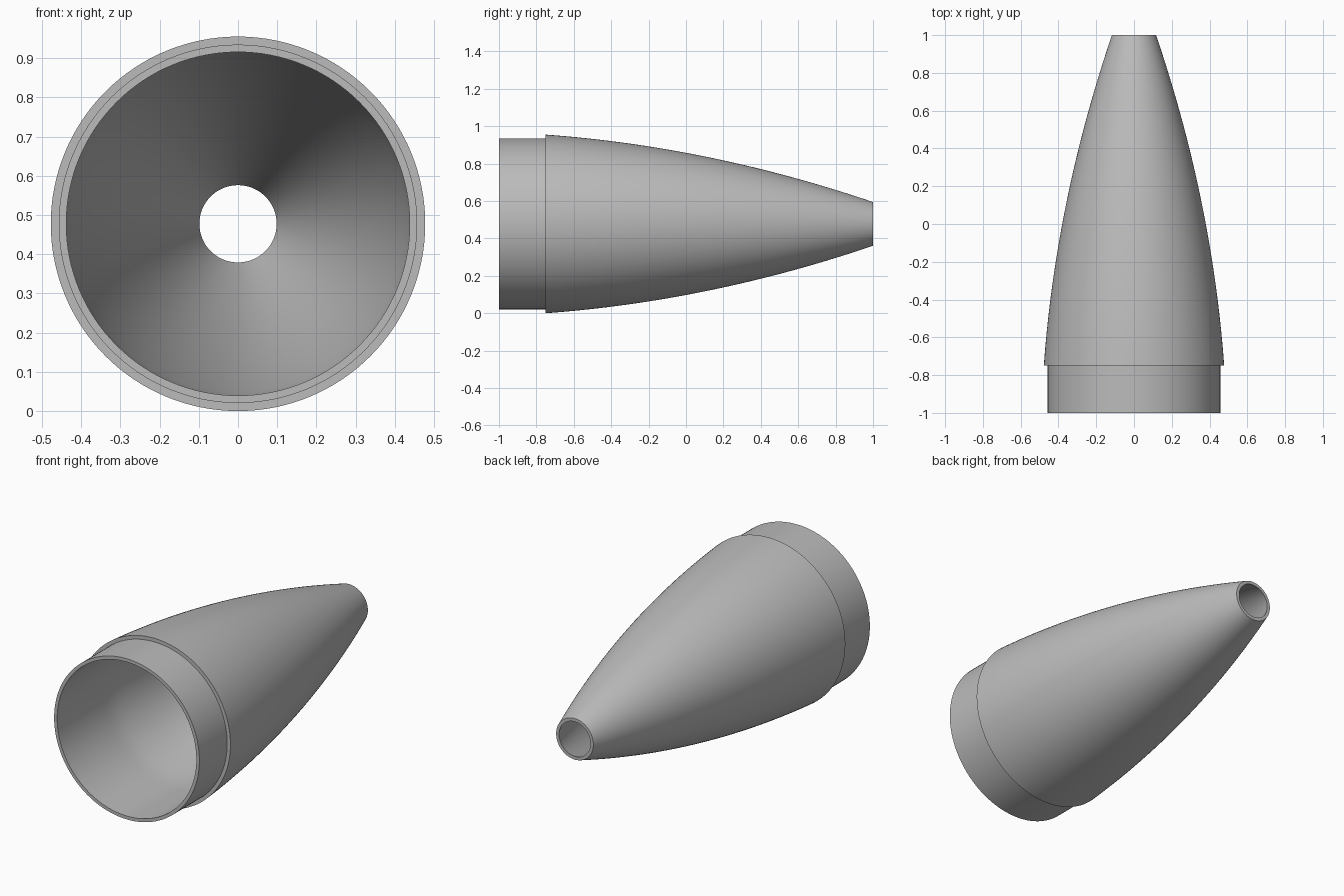
import bpy
import bmesh
import math
from mathutils import Matrix, Vector

if "Cube" in bpy.data.objects:
    bpy.data.objects.remove(bpy.data.objects["Cube"], do_unlink=True)

SEGMENTS = 128
STEPS = 32
BASE_R, TIP_R = 0.4775, 0.117      # outer radii of the ogive
COLLAR_R, BORE_R = 0.457, 0.438    # outer and inner radii of the collar
FRONT, STEP, BACK = -1.0, -0.75, 1.0
WALL = 0.0185

grey = bpy.data.materials.new("plain grey")
grey.use_nodes = True
colour = (0.5, 0.5, 0.5, 1)
grey.diffuse_color = colour
grey.node_tree.nodes["Principled BSDF"].inputs["Base Color"].default_value = colour


def ogive(y):
    """Outer radius: a straight taper with a gentle bulge."""
    t = (y - STEP) / (BACK - STEP)
    return BASE_R + (TIP_R - BASE_R) * t + 0.233 * t * (1 - t)


def lathe(name, profile):
    """Revolve a closed (radius, y) profile about the long axis."""
    bm = bmesh.new()
    rings = []
    for i in range(SEGMENTS):
        turn = Matrix.Rotation(math.tau * i / SEGMENTS, 3, "Y")
        rings.append([bm.verts.new(turn @ Vector((r, y, 0))) for r, y in profile])
    n = len(profile)
    for i, ring in enumerate(rings):
        after = rings[(i + 1) % SEGMENTS]
        for j in range(n):
            k = (j + 1) % n
            bm.faces.new((ring[j], ring[k], after[k], after[j]))
    bmesh.ops.recalc_face_normals(bm, faces=bm.faces)
    mesh = bpy.data.meshes.new(name)
    bm.to_mesh(mesh)
    bm.free()
    mesh.materials.append(grey)
    obj = bpy.data.objects.new(name, mesh)
    obj.location.z = BASE_R
    bpy.context.collection.objects.link(obj)
    bpy.ops.object.select_all(action="DESELECT")
    obj.select_set(True)
    bpy.context.view_layer.objects.active = obj
    bpy.ops.object.shade_smooth_by_angle(angle=math.radians(30))
    return obj


# Hollow tapered shell with a stepped collar at its wide, open end
stations = [STEP + (BACK - STEP) * i / STEPS for i in range(STEPS + 1)]
outside = [(ogive(y), y) for y in stations]
inside = [(min(BORE_R, ogive(y) - WALL), y) for y in reversed(stations)]
collar = [(BORE_R, FRONT), (COLLAR_R, FRONT), (COLLAR_R, STEP)]
lathe("hollow_nose_cone", outside + inside + collar)
